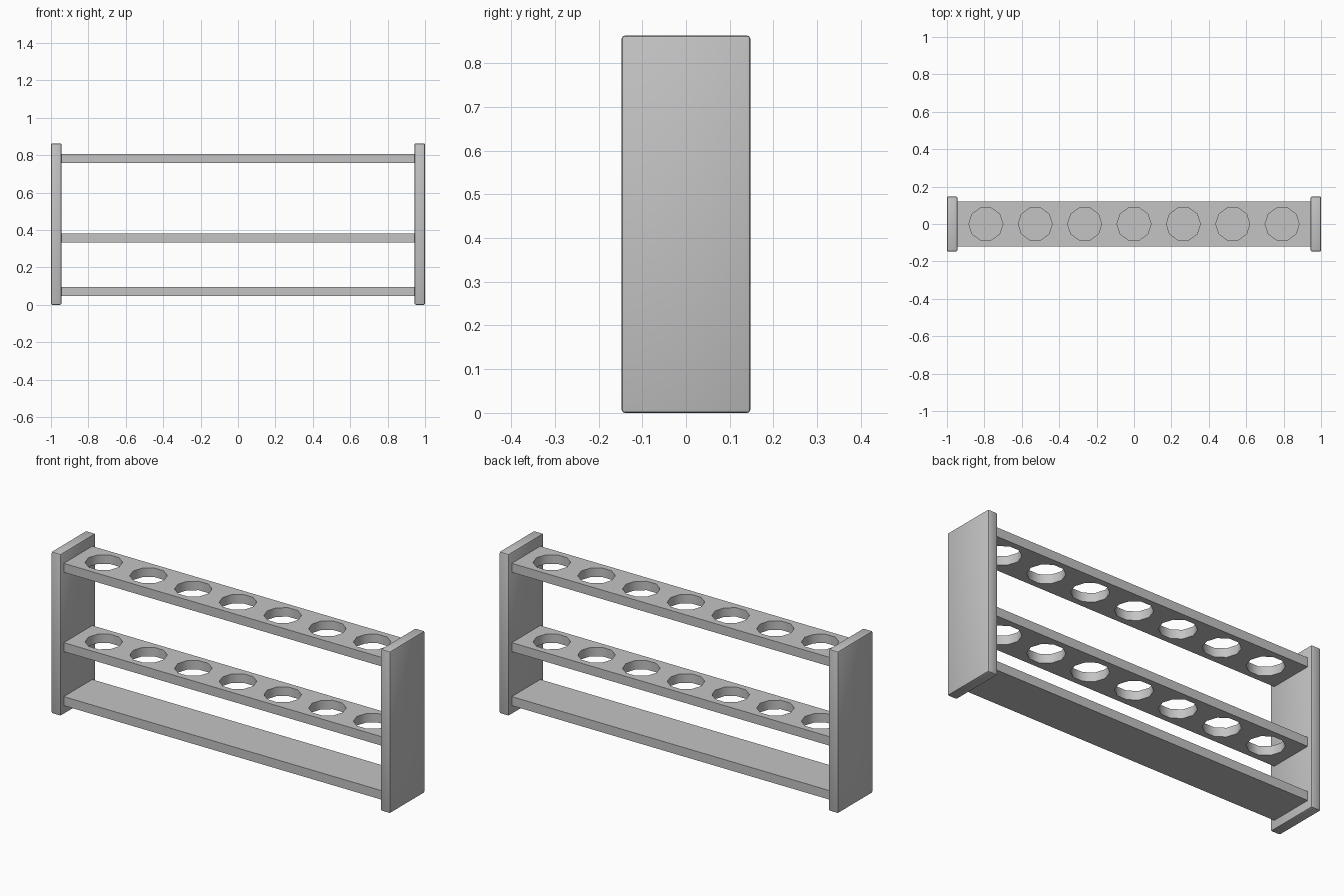
import bpy, bmesh, math
from mathutils import Matrix, Vector

cube = bpy.data.objects.get("Cube")
if cube:
    bpy.data.objects.remove(cube, do_unlink=True)

PANEL_IN = 0.944
HOLES, HOLE_STEP, HOLE_RADIUS = 7, 0.264, 0.091

grey = bpy.data.materials.new("plain_grey")
grey.use_nodes = True
grey.diffuse_color = (0.55, 0.55, 0.55, 1)
grey.node_tree.nodes["Principled BSDF"].inputs["Base Color"].default_value = grey.diffuse_color


def make_object(name, bm):
    mesh = bpy.data.meshes.new(name)
    bm.to_mesh(mesh)
    bm.free()
    mesh.materials.append(grey)
    obj = bpy.data.objects.new(name, mesh)
    bpy.context.collection.objects.link(obj)
    return obj


def box(name, low, high):
    low, high = Vector(low), Vector(high)
    bm = bmesh.new()
    matrix = Matrix.Translation((low + high) / 2) @ Matrix.Diagonal((*(high - low), 1))
    bmesh.ops.create_cube(bm, size=1, matrix=matrix)
    return make_object(name, bm)


def apply_and_smooth(obj, modifier=None):
    bpy.ops.object.select_all(action="DESELECT")
    obj.select_set(True)
    bpy.context.view_layer.objects.active = obj
    if modifier:
        bpy.ops.object.modifier_apply(modifier=modifier.name)
    bpy.ops.object.shade_smooth_by_angle(angle=math.radians(40))


def drill(shelf, z):
    # One cutter holds the whole row of ten-sided holes
    bm = bmesh.new()
    for i in range(HOLES):
        x = (i - (HOLES - 1) / 2) * HOLE_STEP
        bmesh.ops.create_cone(bm, cap_ends=True, segments=10, depth=0.2,
                              radius1=HOLE_RADIUS, radius2=HOLE_RADIUS,
                              matrix=Matrix.Translation((x, 0, z)) @ Matrix.Rotation(math.pi / 2, 4, "Z"))
    cutter = make_object("hole_cutter", bm)
    cutter.hide_render = True
    cut = shelf.modifiers.new("holes", "BOOLEAN")
    cut.operation = "DIFFERENCE"
    cut.solver = "EXACT"
    cut.object = cutter
    apply_and_smooth(shelf, cut)
    bpy.data.objects.remove(cutter, do_unlink=True)


# End panels with softened edges
for name, side in (("left_panel", 1), ("right_panel", -1)):
    x_low, x_high = sorted((side * PANEL_IN, side * 1.0))
    panel = box(name, (x_low, -0.147, 0), (x_high, 0.147, 0.863))
    bevel = panel.modifiers.new("soft_edges", "BEVEL")
    bevel.width = 0.007
    bevel.segments = 2
    apply_and_smooth(panel, bevel)

# Shelves: solid base, two with rows of holes
for name, z, drilled in (("base_shelf", 0.07, False),
                         ("middle_shelf", 0.358, True),
                         ("top_shelf", 0.781, True)):
    shelf = box(name, (-PANEL_IN, -0.12, z - 0.024), (PANEL_IN, 0.12, z + 0.024))
    if drilled:
        drill(shelf, z)
    else:
        apply_and_smooth(shelf)
